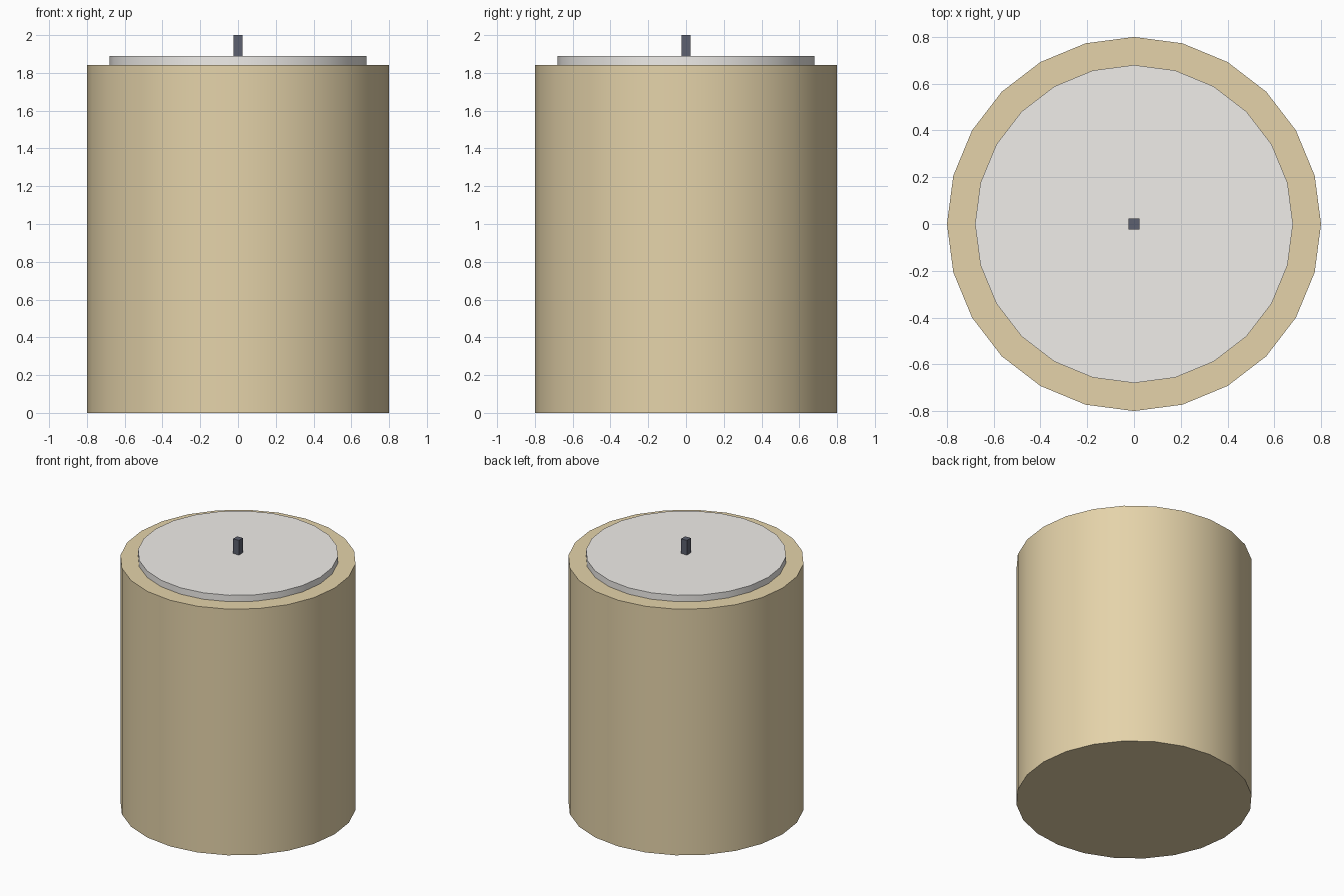
import bpy
from math import radians

if "Cube" in bpy.data.objects:
    bpy.data.objects.remove(bpy.data.objects["Cube"])


def paint(obj, name, rgb):
    mat = bpy.data.materials.new(name)
    mat.diffuse_color = (*rgb, 1)
    mat.use_nodes = True
    mat.node_tree.nodes["Principled BSDF"].inputs["Base Color"].default_value = mat.diffuse_color
    obj.data.materials.append(mat)


def drum(name, radius, z0, z1, rgb):
    bpy.ops.mesh.primitive_cylinder_add(
        vertices=24, radius=radius, depth=z1 - z0, location=(0, 0, (z0 + z1) / 2))
    obj = bpy.context.object
    obj.name = name
    bpy.ops.object.shade_smooth_by_angle(angle=radians(30))
    paint(obj, name + "_colour", rgb)


# Main body and raised top disc
drum("body", 0.8, 0, 1.842, (0.78, 0.65, 0.40))
drum("top_disc", 0.68, 1.80, 1.89, (0.87, 0.85, 0.82))

# Square wick standing in the centre
bpy.ops.mesh.primitive_cube_add(size=1, location=(0, 0, 1.94))
wick = bpy.context.object
wick.name = "wick"
wick.scale = (0.047, 0.047, 0.12)
bpy.ops.object.transform_apply(location=False, rotation=False, scale=True)
paint(wick, "wick_colour", (0.11, 0.12, 0.16))
